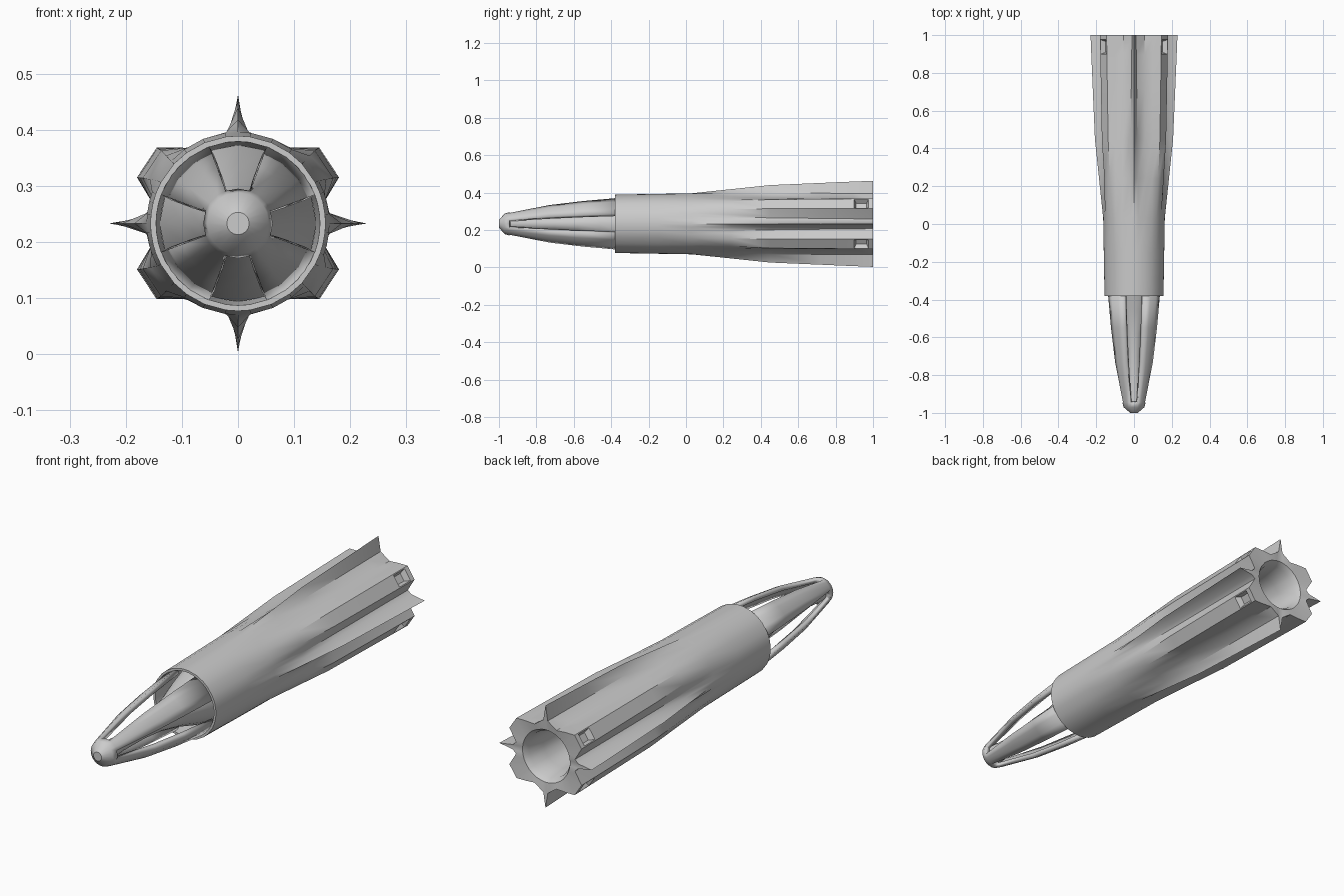
import bpy, bmesh
from math import sin, cos, radians

if "Cube" in bpy.data.objects:
    bpy.data.objects.remove(bpy.data.objects["Cube"])

ZC = 0.233  # height of the long axis


def full_ring(quad):
    """Mirror a quadrant (top -> right) of (x, z) points into a closed loop."""
    q = list(quad)
    loop = q[:]
    loop += [(x, -z) for x, z in reversed(q[:-1])]
    loop += [(-x, -z) for x, z in q[1:]]
    loop += [(-x, z) for x, z in reversed(q[1:-1])]
    return loop


def circle(r, angles):
    return [(r * sin(radians(a)), r * cos(radians(a))) for a in angles]


def loft(stations, skip=lambda s, k: False, cap_start=False, cap_end=False):
    """Bridge (y, quadrant) stations; returns bmesh and faces by (station, side)."""
    bm = bmesh.new()
    rings = [[bm.verts.new((x, y, z + ZC)) for x, z in full_ring(q)] for y, q in stations]
    n = len(rings[0])
    faces = {}
    for s in range(len(rings) - 1):
        a, b = rings[s], rings[s + 1]
        for k in range(n):
            if not skip(s, k):
                m = (k + 1) % n
                faces[s, k] = bm.faces.new((a[k], a[m], b[m], b[k]))
    if cap_start:
        bm.faces.new(rings[0])
    if cap_end:
        bm.faces.new(rings[-1])
    bmesh.ops.recalc_face_normals(bm, faces=bm.faces[:])
    return bm, faces


def finish(bm, name, angle=35):
    me = bpy.data.meshes.new(name)
    bm.to_mesh(me)
    bm.free()
    ob = bpy.data.objects.new(name, me)
    bpy.context.collection.objects.link(ob)
    bpy.ops.object.select_all(action='DESELECT')
    ob.select_set(True)
    bpy.context.view_layer.objects.active = ob
    bpy.ops.object.shade_smooth_by_angle(angle=radians(angle))
    return ob


# Nose shell with four long open slots
NA = [0, 20.5, 36, 54, 69.5, 90]
nose = [(-1.0, 0.02), (-0.97, 0.055), (-0.945, 0.062), (-0.73, 0.107),
        (-0.55, 0.13), (-0.36, 0.148)]
bm, _ = loft([(y, circle(r, NA)) for y, r in nose],
             skip=lambda s, k: s >= 2 and k % 5 in (0, 4), cap_start=True)
shell = finish(bm, "nose_shell")
sol = shell.modifiers.new("wall", 'SOLIDIFY')
sol.thickness = 0.022
sol.offset = -1

# Central spine that flares into the body behind the slots
SA = [0, 22.5, 45, 67.5, 90]
spine = [(-0.96, 0.042), (-0.85, 0.034), (-0.7, 0.036), (-0.58, 0.046),
         (-0.46, 0.07), (-0.36, 0.1), (-0.2, 0.14)]
bm, _ = loft([(y, circle(r, SA)) for y, r in spine], cap_start=True)
finish(bm, "spine", 50)

# Main body: round intake lip changing into four lobes and four sharp fins
BA = [0, 8, 22.5, 36, 47, 62, 70, 76, 84, 90]
TAIL = [(0, .23), (.011, .163), (.055, .132), (.1, .135), (.145, .135),
        (.18, .082), (.153, .037), (.147, .026), (.163, .011), (.23, 0)]
MID = [(0, .207), (.018, .164), (.058, .141), (.098, .134), (.137, .13),
       (.17, .081), (.156, .043), (.152, .032), (.164, .018), (.207, 0)]
START = circle(.163, BA)


def mix(a, b, t):
    return [(p[0] + (q[0] - p[0]) * t, p[1] + (q[1] - p[1]) * t) for p, q in zip(a, b)]


stations = [
    (-0.18, circle(.138, BA)),
    (-0.38, circle(.146, BA)),
    (-0.38, circle(.156, BA)),
    (-0.15, circle(.160, BA)),
    (0.03, START),
    (0.24, mix(START, MID, .5)),
    (0.45, MID),
    (0.72, mix(MID, TAIL, .5)),
    (0.895, mix(MID, TAIL, .82)),
    (0.98, mix(MID, TAIL, .97)),
    (1.0, TAIL),
    # rear nozzle rim and cup
    (0.995, circle(.118, BA)),
    (0.97, circle(.103, BA)),
    (0.88, circle(.096, BA)),
    (0.72, circle(.085, BA)),
]
bm, faces = loft(stations, cap_end=True)

# Pockets sunk into the outer face of each lobe near the tail
pockets = [faces[8, k] for k in (4, 13, 22, 31)]
bmesh.ops.inset_individual(bm, faces=pockets, thickness=0.006)
bmesh.ops.inset_individual(bm, faces=pockets, thickness=0.014, depth=-0.025)
finish(bm, "main_body")
